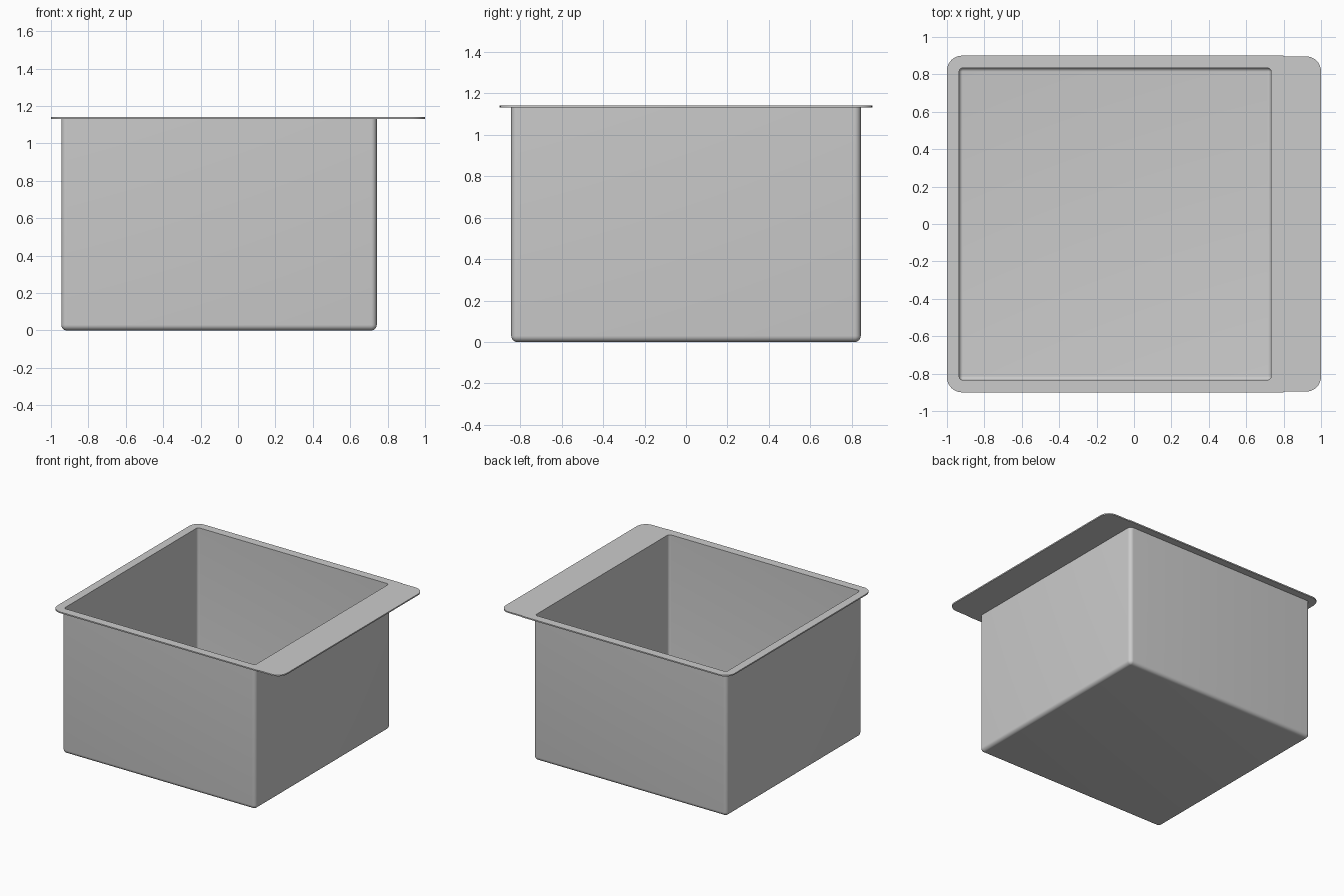
import bpy, bmesh
from math import sin, cos, pi

if "Cube" in bpy.data.objects:
    bpy.data.objects.remove(bpy.data.objects["Cube"])

SEG = 8


def ring(bm, x0, x1, hy, z, r_left, r_right):
    """Rounded rectangle of vertices, counter-clockwise from above."""
    corners = [(x1, hy, -1, -1, 0, r_right), (x0, hy, 1, -1, 1, r_left),
               (x0, -hy, 1, 1, 2, r_left), (x1, -hy, -1, 1, 3, r_right)]
    verts = []
    for cx, cy, sx, sy, q, r in corners:
        for i in range(SEG + 1):
            a = (q + i / SEG) * pi / 2
            verts.append(bm.verts.new((cx + sx * r + r * cos(a),
                                       cy + sy * r + r * sin(a), z)))
    return verts


def loft(name, specs):
    """Closed skin through a list of rings, capped at both ends."""
    bm = bmesh.new()
    rings = [ring(bm, *s) for s in specs]
    for a, b in zip(rings, rings[1:]):
        n = len(a)
        for i in range(n):
            j = (i + 1) % n
            bm.faces.new((a[i], a[j], b[j], b[i]))
    bm.faces.new(rings[0][::-1])
    bm.faces.new(rings[-1])
    bmesh.ops.remove_doubles(bm, verts=bm.verts, dist=1e-5)
    bmesh.ops.recalc_face_normals(bm, faces=bm.faces)
    me = bpy.data.meshes.new(name)
    bm.to_mesh(me)
    bm.free()
    ob = bpy.data.objects.new(name, me)
    bpy.context.collection.objects.link(ob)
    bpy.ops.object.select_all(action='DESELECT')
    ob.select_set(True)
    bpy.context.view_layer.objects.active = ob
    bpy.ops.object.shade_smooth_by_angle(angle=pi / 6)
    return ob


def fillet(x0, x1, hy, z, r):
    """Rings of a rounded bottom edge, from the floor up to the wall."""
    out = []
    for i in range(7):
        a = i / 6 * pi / 2
        d = r * (1 - sin(a))
        out.append((x0 + d, x1 - d, hy - d, z + r * (1 - cos(a)), r - d, r - d))
    return out


TOP, UNDER = 1.14, 1.13
OUT = (-0.945, 0.742, 0.843)
INN = (-0.935, 0.733, 0.834)

# Thin-walled bin with its surrounding rim: outside, rim, then inside
outside = fillet(*OUT, 0, 0.03) + [(*OUT, UNDER, 0.03, 0.03)]
rim = [(-1, 0.8, 0.9, UNDER, 0.08, 0), (-1, 0.8, 0.9, TOP, 0.08, 0)]
inside = [(*INN, TOP, 0.02, 0.02)] + fillet(*INN, 0.01, 0.02)[::-1]
loft("bin_with_rim", outside + rim + inside)

# Wide ledge continuing the rim on the right side
loft("side_ledge", [(0.8, 1, 0.896, UNDER, 0, 0.08),
                    (0.8, 1, 0.896, TOP, 0, 0.08)])
